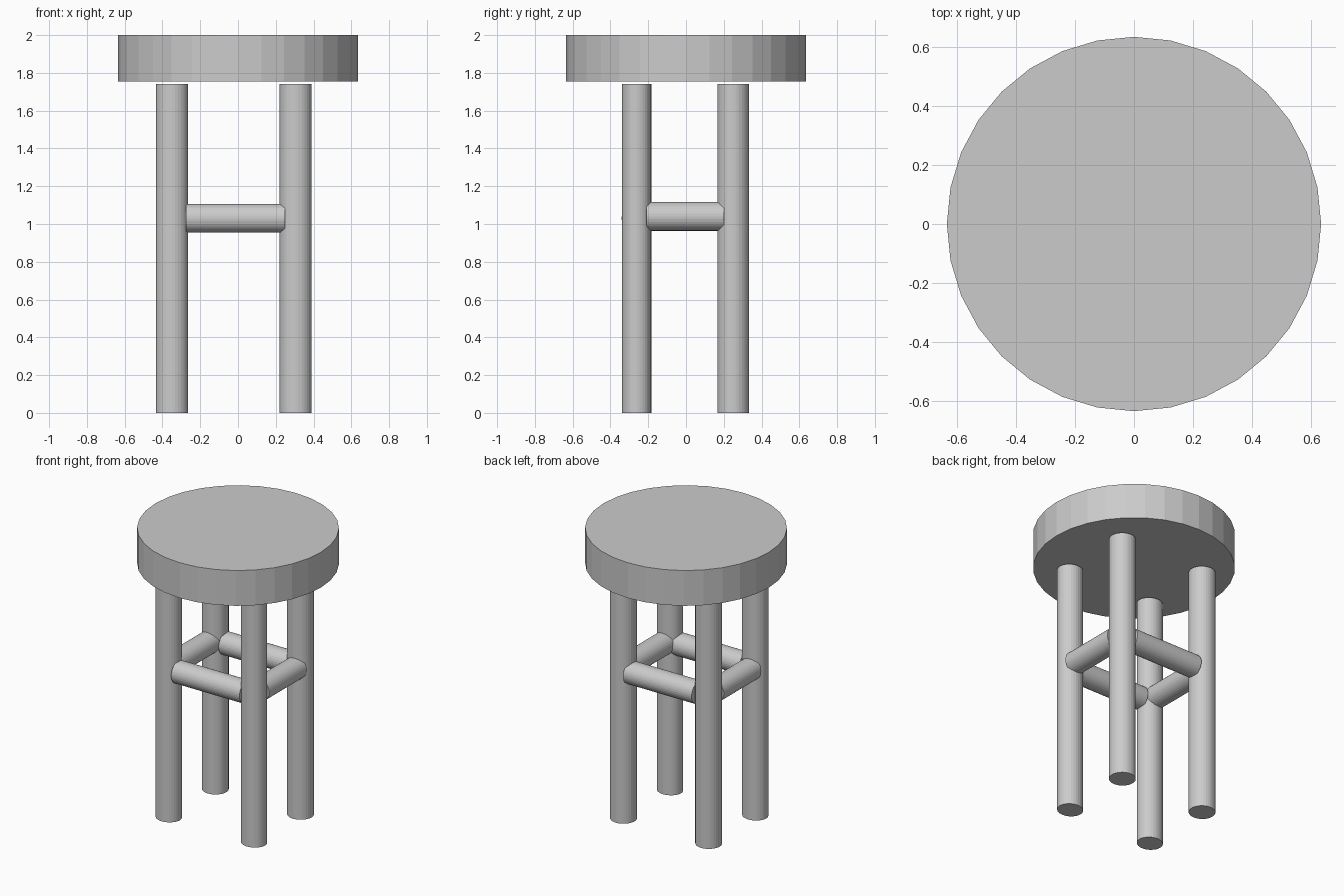
import bpy
from math import pi

if "Cube" in bpy.data.objects:
    bpy.data.objects.remove(bpy.data.objects["Cube"])


def cylinder(name, center, radius, length, rotation=(0, 0, 0), scale_y=1.0):
    """Flat-shaded 32-sided cylinder."""
    bpy.ops.mesh.primitive_cylinder_add(vertices=32, radius=radius, depth=length,
                                        location=center, rotation=rotation)
    obj = bpy.context.object
    obj.name = name
    obj.scale.y = scale_y
    return obj


# Round seat, floating slightly above the legs
cylinder("seat", (0, 0, 1.8775), 0.635, 0.245)

# Four legs
LEG_TOP = 1.74
for side, x in (("left", -0.349), ("right", 0.305)):
    for end, y, squash in (("front", -0.261, 0.91), ("back", 0.250, 0.98)):
        cylinder(f"{end}_{side}_leg", (x, y, LEG_TOP / 2), 0.085, LEG_TOP,
                 scale_y=squash)

# Front and back rungs run along x
for end, y in (("front", -0.265), ("back", 0.256)):
    cylinder(f"{end}_rung", (-0.0125, y, 1.03), 0.076, 0.525, (0, pi / 2, 0))

# Left and right rungs run along y
for side, x in (("left", -0.355), ("right", 0.311)):
    cylinder(f"{side}_rung", (x, -0.005, 1.04), 0.076, 0.41, (pi / 2, 0, 0))
